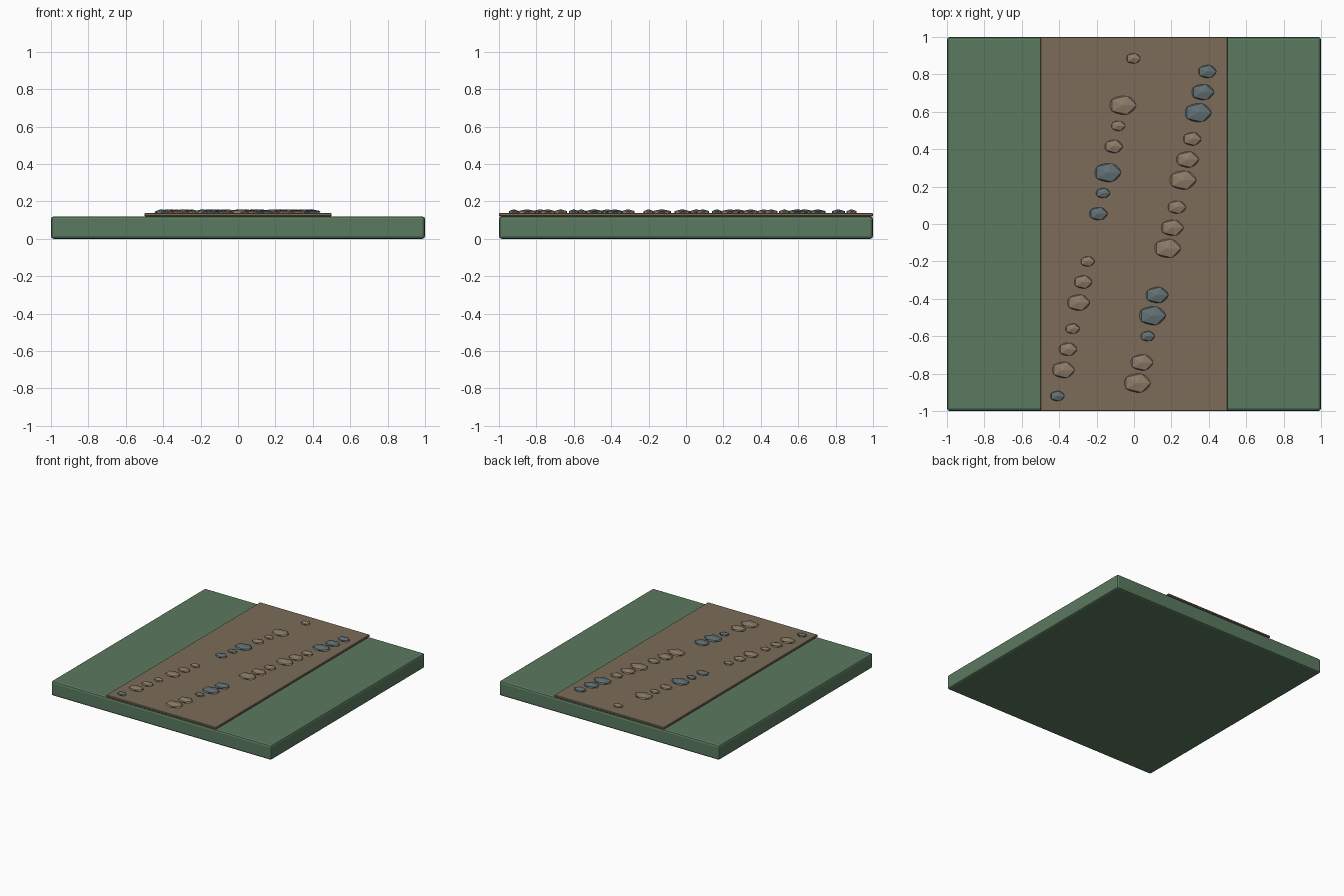
import bpy, bmesh
from mathutils import Matrix

if "Cube" in bpy.data.objects:
    bpy.data.objects.remove(bpy.data.objects["Cube"])


def material(name, rgb):
    m = bpy.data.materials.new(name)
    m.diffuse_color = (*rgb, 1)
    m.use_nodes = True
    m.node_tree.nodes["Principled BSDF"].inputs["Base Color"].default_value = m.diffuse_color
    return m


GRASS = material("grass", (0.105, 0.195, 0.115))
DIRT = material("dirt", (0.2, 0.15, 0.1))
TAN = material("tan_stone", (0.27, 0.205, 0.14))
SLATE = material("slate_stone", (0.125, 0.165, 0.175))


def add_object(name, bm, mat):
    me = bpy.data.meshes.new(name)
    bm.to_mesh(me)
    bm.free()
    ob = bpy.data.objects.new(name, me)
    me.materials.append(mat)
    bpy.context.collection.objects.link(ob)
    return ob


def slab(name, size, z0, bevel, segments, mat):
    bm = bmesh.new()
    centre = Matrix.Translation((0, 0, z0 + size[2] / 2))
    bmesh.ops.create_cube(bm, size=1, matrix=centre @ Matrix.Diagonal((*size, 1)))
    ob = add_object(name, bm, mat)
    mod = ob.modifiers.new("rounded_edges", "BEVEL")
    mod.width, mod.segments = bevel, segments
    return ob


# Turf block and the raised dirt path across it
slab("grass_block", (2, 2, 0.12), 0, 0.015, 2, GRASS)
slab("dirt_path", (1, 2, 0.018), 0.12, 0.004, 1, DIRT)


# Flattened faceted pebble, half sunk into the path
def stone(name, x, y, half_width, mat):
    bm = bmesh.new()
    r = half_width / 0.894
    bmesh.ops.create_icosphere(bm, subdivisions=1, radius=1)
    bmesh.ops.transform(bm, verts=bm.verts, matrix=Matrix.Translation((x, y, 0.14))
                        @ Matrix.Diagonal((r, r * 0.72, 0.018, 1)))
    add_object(name, bm, mat)


S, M, L, XL = 0.039, 0.05, 0.0615, 0.0725

# Two slanted rows: (y, half width, is slate)
left_row = [(-0.92, S, 1), (-0.78, L, 0), (-0.67, M, 0), (-0.56, S, 0), (-0.42, L, 0),
            (-0.31, M, 0), (-0.20, S, 0), (0.055, M, 1), (0.165, S, 1), (0.275, XL, 1),
            (0.415, M, 0), (0.525, S, 0), (0.635, XL, 0), (0.885, S, 0)]
right_row = [(-0.85, XL, 0), (-0.74, L, 0), (-0.60, S, 1), (-0.49, XL, 1), (-0.38, L, 1),
             (-0.13, XL, 0), (-0.02, L, 0), (0.09, M, 0), (0.235, XL, 0), (0.345, L, 0),
             (0.455, M, 0), (0.595, XL, 1), (0.705, L, 1), (0.815, M, 1)]

for side, row, x0 in (("left", left_row, -0.203), ("right", right_row, 0.208)):
    for i, (y, w, slate) in enumerate(row):
        stone(f"{side}_stone_{i + 1}", x0 + 0.225 * y, y, w, SLATE if slate else TAN)
